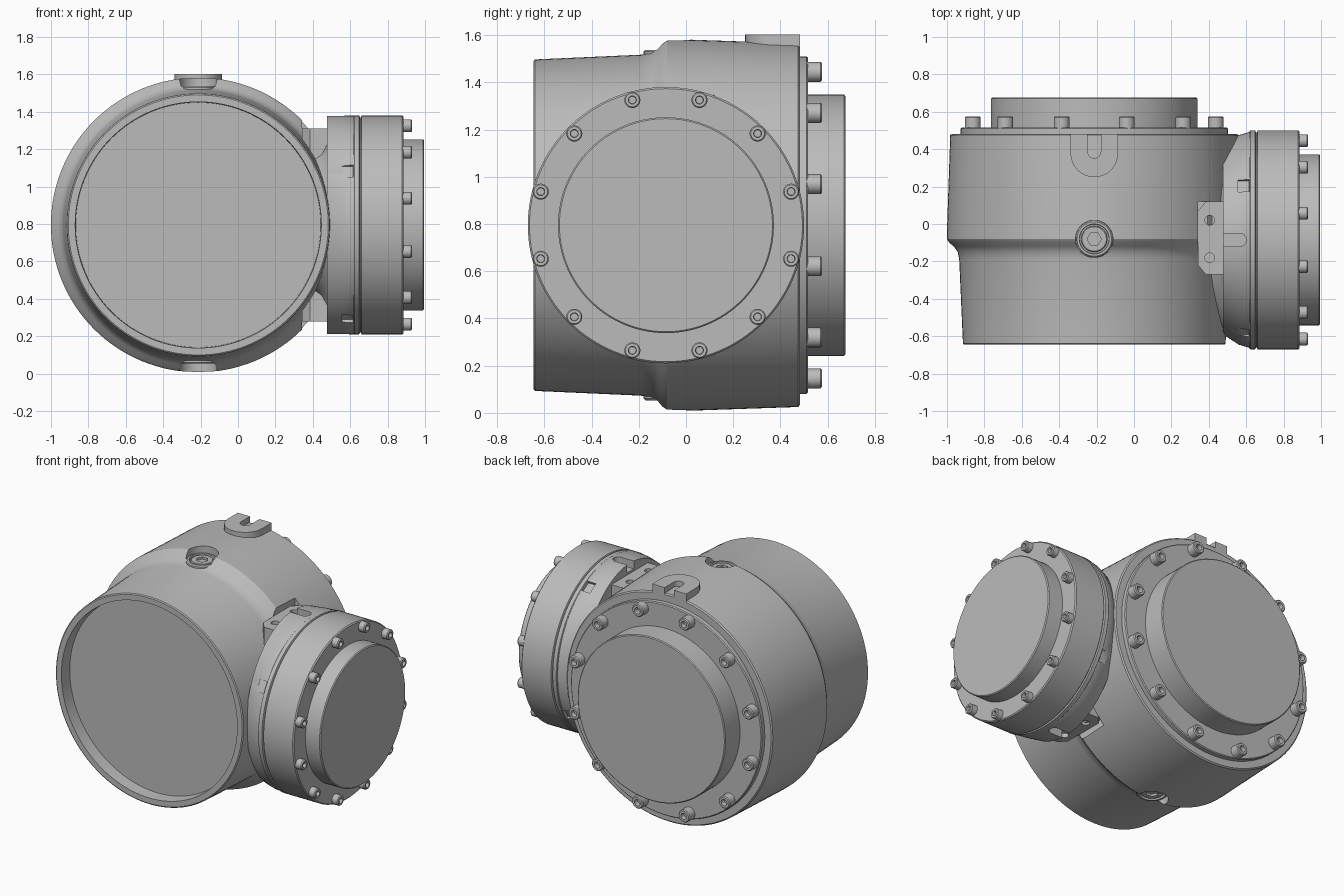
import bpy, bmesh
from math import sin, cos, pi, radians

old = bpy.data.objects.get("Cube")
if old:
    bpy.data.objects.remove(old)

metal = bpy.data.materials.new("plain grey metal")
metal.use_nodes = True
GREY = (0.5, 0.5, 0.5, 1)
metal.diffuse_color = GREY
metal.node_tree.nodes["Principled BSDF"].inputs["Base Color"].default_value = GREY

CX, CY, CZ = -0.2125, -0.085, 0.795   # housing axis x, arm axis y, common height
parts = []


def finish(name, bm):
    bmesh.ops.remove_doubles(bm, verts=bm.verts, dist=1e-5)
    bmesh.ops.recalc_face_normals(bm, faces=bm.faces)
    me = bpy.data.meshes.new(name)
    bm.to_mesh(me)
    bm.free()
    me.materials.append(metal)
    ob = bpy.data.objects.new(name, me)
    bpy.context.scene.collection.objects.link(ob)
    parts.append(ob)
    return ob


def lathe(name, axis, centre, profile, n=96, turn=0.0):
    """Skin rings (position, radius) along an axis; a radius pair makes an ellipse."""
    bm = bmesh.new()
    rings = []
    for t, r in profile:
        ra, rb = r if isinstance(r, tuple) else (r, r)
        ring = []
        for i in range(n):
            a = 2 * pi * i / n + turn
            u, v = centre[0] + ra * cos(a), centre[1] + rb * sin(a)
            ring.append(bm.verts.new({'x': (t, u, v), 'y': (u, t, v), 'z': (u, v, t)}[axis]))
        rings.append(ring)
    for lo, hi in zip(rings, rings[1:]):
        for i in range(n):
            j = (i + 1) % n
            bm.faces.new((lo[i], lo[j], hi[j], hi[i]))
    bm.faces.new(rings[0])
    bm.faces.new(rings[-1])
    return finish(name, bm)


def prism(name, outline, z0, z1):
    bm = bmesh.new()
    face = bm.faces.new([bm.verts.new((x, y, z0)) for x, y in outline])
    ext = bmesh.ops.extrude_face_region(bm, geom=[face])
    for v in ext["geom"]:
        if isinstance(v, bmesh.types.BMVert):
            v.co.z = z1
    return finish(name, bm)


def box(name, x0, x1, y0, y1, z0, z1):
    return prism(name, [(x0, y0), (x1, y0), (x1, y1), (x0, y1)], z0, z1)


def arc(x, y, r, a0, a1, n=16):
    return [(x + r * cos(radians(a0 + (a1 - a0) * i / n)),
             y + r * sin(radians(a0 + (a1 - a0) * i / n))) for i in range(n + 1)]


def cut(ob, cutters):
    for c in cutters:
        c.hide_render = True
        mod = ob.modifiers.new("cut", 'BOOLEAN')
        mod.operation, mod.object, mod.solver = 'DIFFERENCE', c, 'EXACT'
    dg = bpy.context.evaluated_depsgraph_get()
    ob_data = bpy.data.meshes.new_from_object(ob.evaluated_get(dg))
    ob.modifiers.clear()
    ob.data = ob_data
    for c in cutters:
        parts.remove(c)
        bpy.data.objects.remove(c)


def bolts(name, axis, centre, ring, start, height, r):
    """Twelve socket-head screws on a bolt circle."""
    end = start + height
    for i in range(12):
        a = radians(15 + 30 * i)
        c = (centre[0] + ring * cos(a), centre[1] + ring * sin(a))
        lathe(f"{name}_{i + 1}", axis, c,
              [(start - 0.01, r), (end - 0.006, r), (end, r * 0.86), (end, r * 0.5),
               (end - 0.03, r * 0.45)], 24)


# Main housing: tapered front barrel, shoulder, rear drum, shallow front recess
HUB = (CX, CZ)
housing = lathe("main_housing", 'y', HUB, [
    (-0.56, 0.655), (-0.645, 0.658), (-0.645, 0.695), (-0.64, 0.702),
    (-0.19, 0.722), (-0.15, 0.73), (-0.12, 0.75), (-0.1, 0.775),
    (-0.08, 0.788), (-0.05, 0.788), (0.475, 0.77), (0.482, 0.762)], 128)

# Rear flange, cover and screws
lathe("rear_flange", 'y', HUB, [(0.45, 0.715), (0.51, 0.715), (0.516, 0.709)], 128)
lathe("rear_cover", 'y', HUB, [(0.5, 0.553), (0.67, 0.553), (0.675, 0.547)], 128)
bolts("rear_screw", 'y', HUB, 0.672, 0.516, 0.06, 0.042)

# Side neck, with an oval inner end blending into the housing
SIDE = (CY, CZ)
neck = lathe("side_neck", 'x', SIDE, [
    (0.1, (0.36, 0.36)), (0.32, (0.41, 0.36)), (0.4, (0.45, 0.375)), (0.45, (0.48, 0.41)),
    (0.475, (0.5, 0.46)), (0.475, (0.505, 0.585)), (0.56, (0.56, 0.585)),
    (0.62, (0.578, 0.585)), (0.64, 0.578)], 128)
notches = []
for k in range(4):
    a = radians(60 + 90 * k)
    notches.append(lathe("notch_cutter", 'x', (CY + 0.6 * cos(a), CZ + 0.6 * sin(a)),
                         [(0.555, 0.053), (0.617, 0.053)], 4, a + pi / 4))
for s in (1, -1):
    notches.append(prism("slot_cutter",
                         [(0.4, CY - 0.035)] + arc(0.565, CY, 0.035, -90, 90) + [(0.4, CY + 0.035)],
                         CZ + s * 0.53, CZ + s * 0.7))
cut(neck, notches)

# Side ring with a seam groove, cover and screws
lathe("side_ring", 'x', SIDE, [
    (0.615, 0.57), (0.618, 0.582), (0.622, 0.585), (0.648, 0.585), (0.652, 0.575),
    (0.657, 0.575), (0.661, 0.585), (0.878, 0.585), (0.885, 0.578)], 128)
lathe("side_cover", 'x', SIDE, [(0.87, 0.457), (0.989, 0.457), (0.995, 0.451)], 128)
bolts("side_screw", 'x', SIDE, 0.549, 0.885, 0.045, 0.034)

# Mounting pads between neck and housing, above and below
cutters = []
for s, side in ((1, "upper"), (-1, "lower")):
    def h(d):
        return CZ + s * d
    cutters.append(box("pad_clearance", 0.342, 0.6, -0.27, 0.12, h(0.5), h(0.9)))
    pad = prism(side + "_pad", [(0.48, -0.27), (0.48, 0.12), (0.385, 0.12), (0.342, 0.07),
                                (0.342, -0.22), (0.385, -0.27)], h(0.33), h(0.515))
    cut(pad, [lathe("hole_cutter", 'z', (0.405, y), [(h(0.47), 0.026), (h(0.6), 0.026)], 24)
              for y in (0.02, -0.18)])

    # Threaded plug seated in a counterbore on the shoulder
    cutters.append(lathe("plug_clearance", 'z', (CX, -0.08), [(h(0.71), 0.1), (h(0.9), 0.1)], 48))
    lathe(side + "_plug_seat", 'z', (CX, -0.08), [
        (h(0.62), 0.099), (h(0.735), 0.099), (h(0.742), 0.092), (h(0.742), 0.08),
        (h(0.725), 0.078)], 48)
    lathe(side + "_plug", 'z', (CX, -0.08), [
        (h(0.65), 0.07), (h(0.735), 0.07), (h(0.74), 0.065)], 48)
    cut(parts[-1], [lathe("hex_cutter", 'z', (CX, -0.08), [(h(0.7), 0.038), (h(0.8), 0.038)], 6)])
cut(housing, cutters)

# Slotted lug on top of the housing
prism("top_lug", [(CX - 0.127, 0.482)] + arc(CX, 0.377, 0.127, 180, 360)
      + [(CX + 0.127, 0.482), (CX + 0.035, 0.482)]
      + arc(CX, 0.387, 0.035, 0, -180) + [(CX - 0.035, 0.482)], 1.5, 1.603)

# Smooth shading with crisp edges
bpy.ops.object.select_all(action='DESELECT')
for ob in parts:
    ob.select_set(True)
bpy.context.view_layer.objects.active = housing
bpy.ops.object.shade_smooth_by_angle(angle=radians(30))
